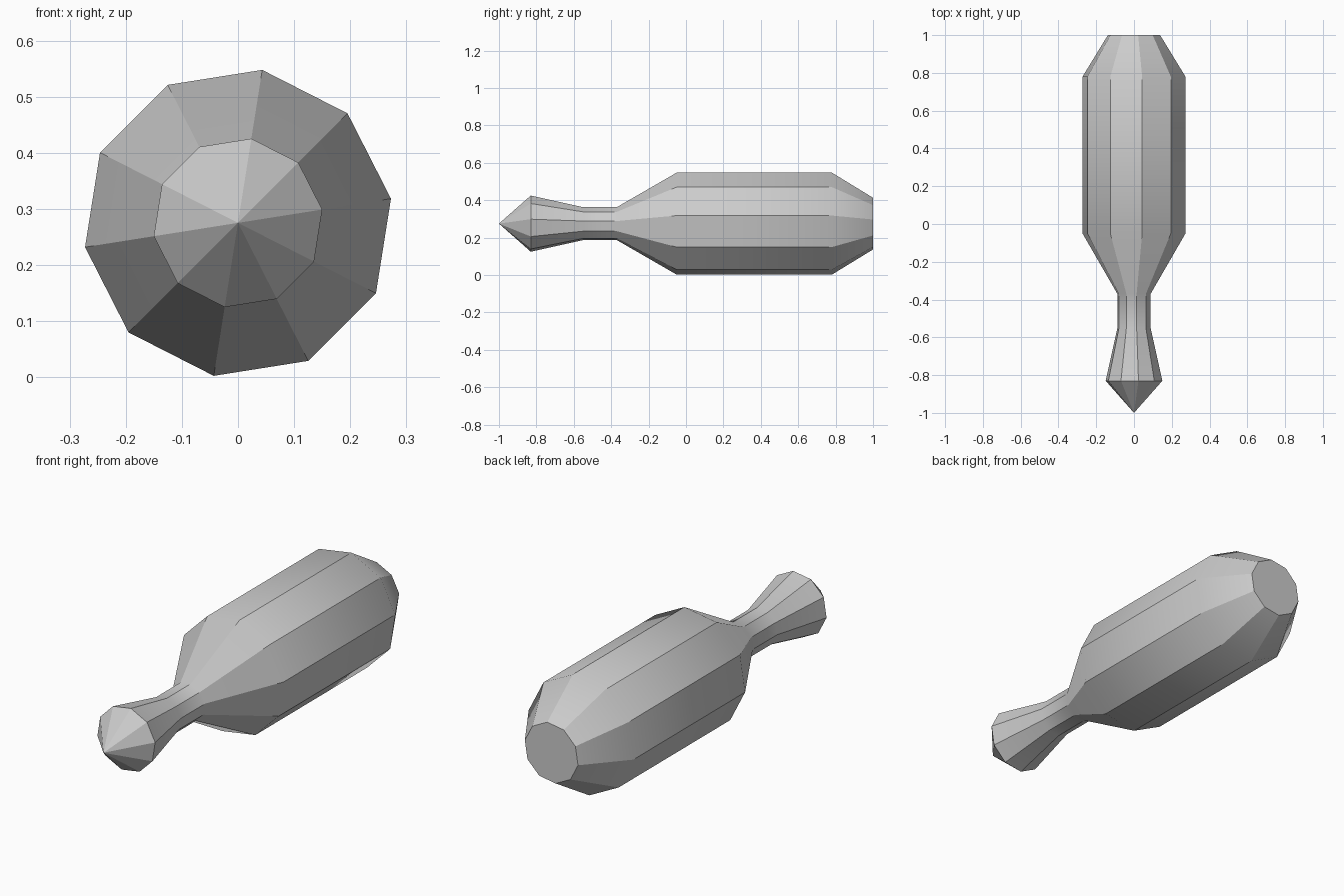
import bpy, bmesh, math

cube = bpy.data.objects.get("Cube")
if cube:
    bpy.data.objects.remove(cube, do_unlink=True)

# Single plain material
grey = bpy.data.materials.new("plain grey")
grey.use_nodes = True
colour = (0.6, 0.6, 0.6, 1)
grey.diffuse_color = colour
grey.node_tree.nodes["Principled BSDF"].inputs["Base Color"].default_value = colour

SIDES = 10
TURN = math.radians(9)
AXIS_Z = 0.275
# (y, radius) from the knob to the butt end; the point sits in front
PROFILE = [(-0.83, 0.152), (-0.55, 0.089), (-0.37, 0.089),
           (-0.05, 0.276), (0.78, 0.276), (1.0, 0.14)]

bm = bmesh.new()


def ring(y, r):
    angles = [TURN + 2 * math.pi * i / SIDES for i in range(SIDES)]
    return [bm.verts.new((r * math.cos(a), y, AXIS_Z + r * math.sin(a))) for a in angles]


rings = [ring(y, r) for y, r in PROFILE]
tip = bm.verts.new((0, -1.0, AXIS_Z))

# Pointed end, lathed sides and flat end cap
for i in range(SIDES):
    j = (i + 1) % SIDES
    bm.faces.new((tip, rings[0][i], rings[0][j]))
    for a, b in zip(rings, rings[1:]):
        bm.faces.new((a[i], b[i], b[j], a[j]))
bm.faces.new(rings[-1])
bmesh.ops.recalc_face_normals(bm, faces=bm.faces)

# Facets stay crisp around the axis and blend softly along it
for f in bm.faces:
    f.smooth = True
for e in bm.edges:
    y0, y1 = (v.co.y for v in e.verts)
    along = abs(y0 - y1) > 0.01
    end_ring = y0 < -0.8 or y0 > 0.95
    e.smooth = not (along or end_ring)

mesh = bpy.data.meshes.new("faceted_club")
bm.to_mesh(mesh)
bm.free()
mesh.materials.append(grey)
obj = bpy.data.objects.new("faceted_club", mesh)
bpy.context.collection.objects.link(obj)
